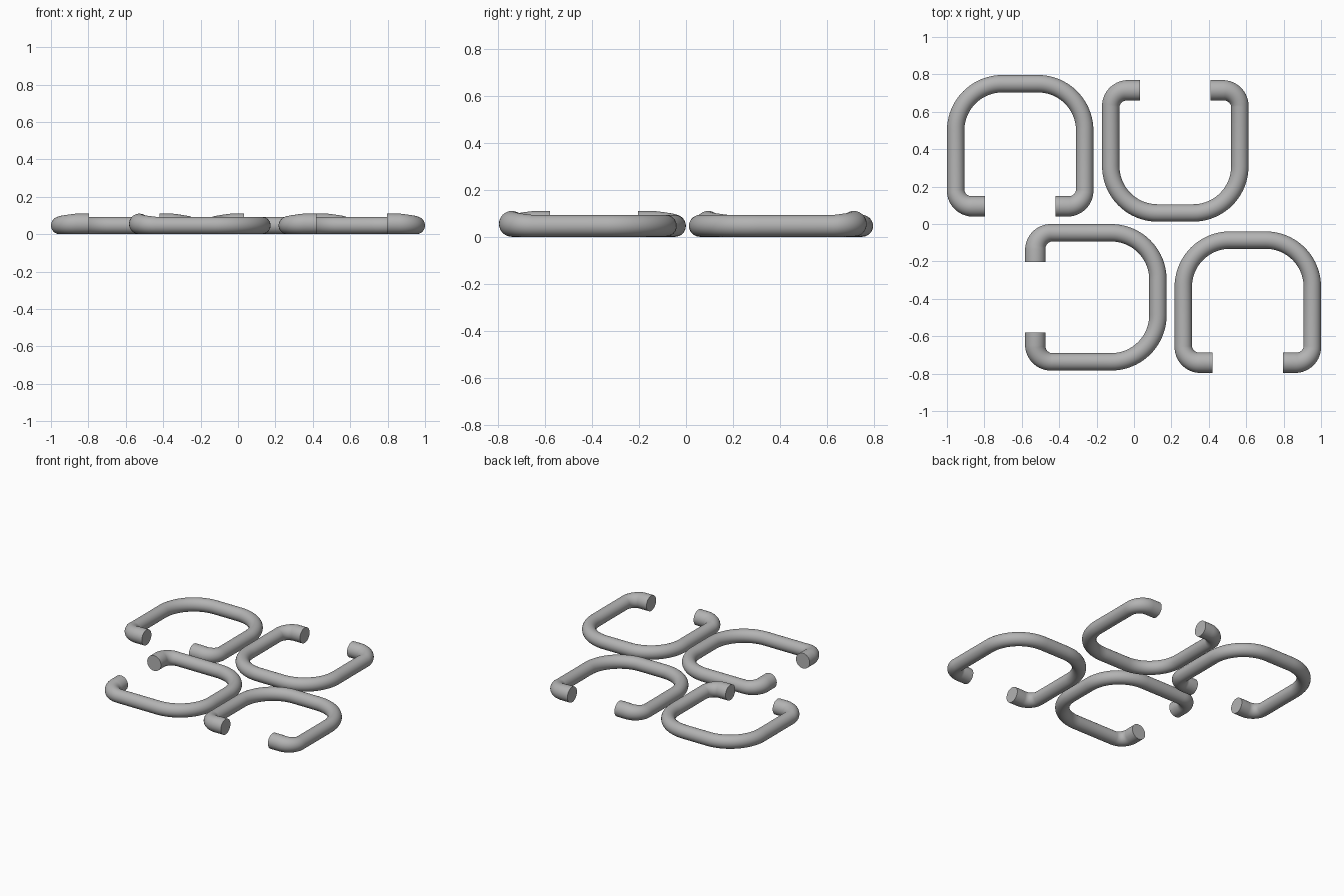
import bpy
import bmesh
from math import sin, cos, pi

cube = bpy.data.objects.get("Cube")
if cube:
    bpy.data.objects.remove(cube, do_unlink=True)

SIDES = 32
TUBE_R, END_R = 0.0465, 0.055
HALF, TOP, END_Y, TIP_X = 0.345, 0.332, -0.3235, 0.188
BEND, ARCH = 0.088, 0.25

steel = bpy.data.materials.new("grey_metal")
grey = (0.45, 0.45, 0.45, 1)
steel.diffuse_color = grey
steel.use_nodes = True
steel.node_tree.nodes["Principled BSDF"].inputs["Base Color"].default_value = grey


def arc(cx, cy, radius, start, steps, r_from, r_to):
    """Quarter turn as (x, y, outward x, outward y, tube radius)."""
    out = []
    for i in range(steps + 1):
        t = i / steps
        a = start + t * pi / 2
        out.append((cx + radius * cos(a), cy + radius * sin(a),
                    cos(a), sin(a), r_from + (r_to - r_from) * t))
    return out


def handle_path():
    # Thick tip, tight bend tapering to the thin tube, then the wide arch
    half = [(TIP_X, END_Y, 0, -1, END_R)]
    half += arc(HALF - BEND, END_Y + BEND, BEND, -pi / 2, 12, END_R, TUBE_R)
    half += arc(HALF - ARCH, TOP - ARCH, ARCH, 0, 20, TUBE_R, TUBE_R)
    mirrored = [(-x, y, -nx, ny, r) for x, y, nx, ny, r in reversed(half)]
    return half + mirrored


def handle_mesh():
    bm = bmesh.new()
    rings = []
    for x, y, nx, ny, r in handle_path():
        ring = []
        for k in range(SIDES):
            a = 2 * pi * k / SIDES
            ring.append(bm.verts.new((x + r * cos(a) * nx, y + r * cos(a) * ny,
                                      r + r * sin(a))))
        rings.append(ring)
    for a, b in zip(rings, rings[1:]):
        for k in range(SIDES):
            n = (k + 1) % SIDES
            bm.faces.new((a[k], a[n], b[n], b[k]))
    # Flat cut ends
    bm.faces.new(rings[0])
    bm.faces.new(rings[-1])
    bmesh.ops.recalc_face_normals(bm, faces=bm.faces[:])
    mesh = bpy.data.meshes.new("handle")
    bm.to_mesh(mesh)
    bm.free()
    mesh.materials.append(steel)
    return mesh


# Four identical handles laid flat, turned different ways
layout = [
    ("handle_back_right", -0.6085, 0.418, 0),
    ("handle_back_left", 0.221, 0.391, pi),
    ("handle_front_right", -0.204, -0.392, -pi / 2),
    ("handle_front_left", 0.6085, -0.418, 0),
]
mesh = handle_mesh()
bpy.ops.object.select_all(action="DESELECT")
for name, x, y, turn in layout:
    obj = bpy.data.objects.new(name, mesh.copy())
    obj.location = (x, y, 0)
    obj.rotation_euler.z = turn
    bpy.context.collection.objects.link(obj)
    obj.select_set(True)
    bpy.context.view_layer.objects.active = obj
bpy.ops.object.shade_smooth_by_angle(angle=pi / 5)
bpy.data.meshes.remove(mesh)
